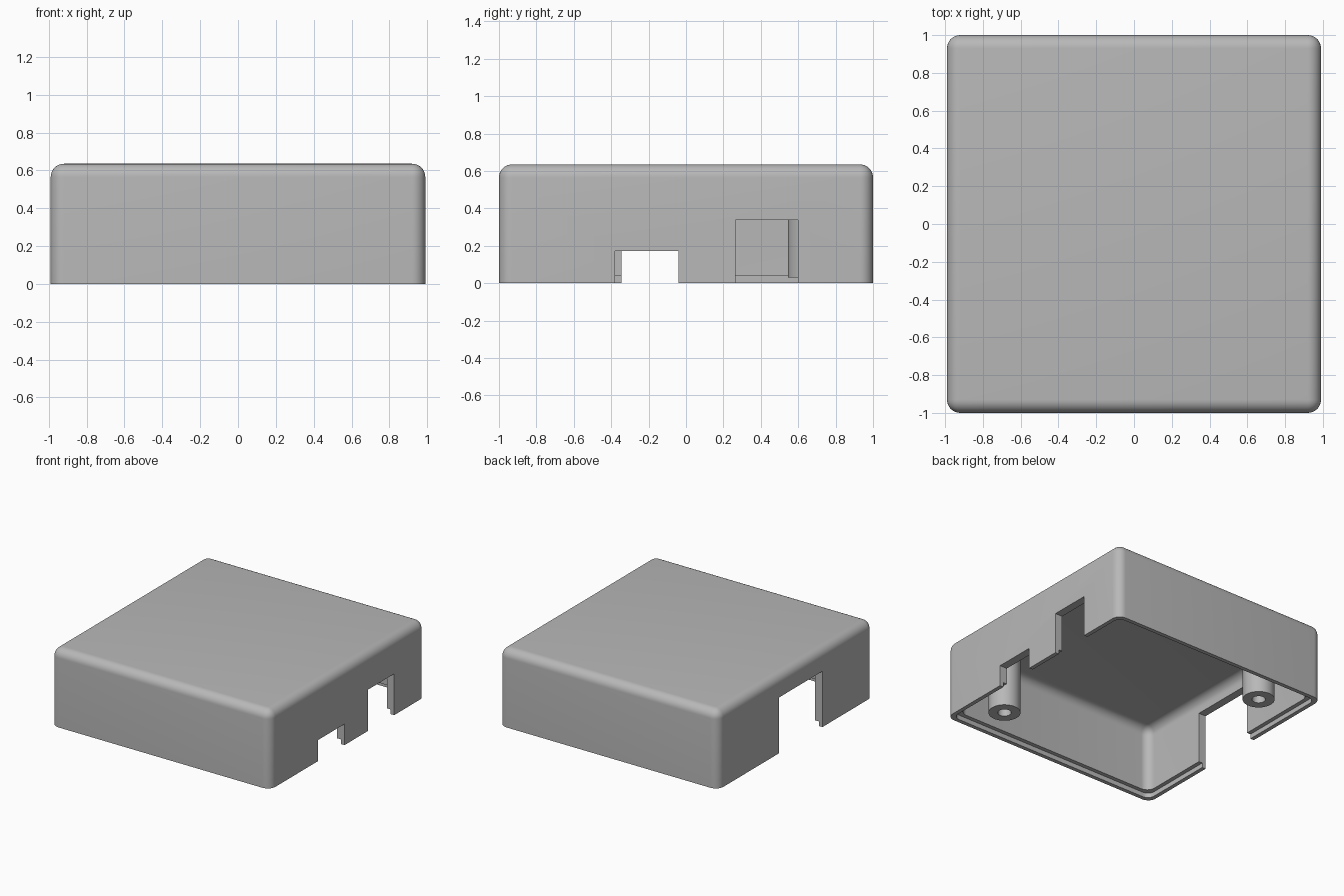
import bpy
import bmesh
from mathutils import Matrix, Vector

cube = bpy.data.objects.get("Cube")
if cube:
    bpy.data.objects.remove(cube, do_unlink=True)

# Single plastic colour
grey = bpy.data.materials.new("grey_plastic")
grey.use_nodes = True
COLOUR = (0.48, 0.48, 0.48, 1)
grey.diffuse_color = COLOUR
grey.node_tree.nodes["Principled BSDF"].inputs["Base Color"].default_value = COLOUR

HX, HY, TOP = 0.99, 1.0, 0.635
WALL, LIP, STEP = 0.066, 0.033, 0.038


def to_object(name, bm):
    bmesh.ops.recalc_face_normals(bm, faces=bm.faces)
    mesh = bpy.data.meshes.new(name)
    bm.to_mesh(mesh)
    bm.free()
    mesh.materials.append(grey)
    obj = bpy.data.objects.new(name, mesh)
    bpy.context.collection.objects.link(obj)
    return obj


def box(name, low, high, radius=0, round_top=True):
    """Box with rounded upright edges and, if wanted, rounded top edges."""
    low, high = Vector(low), Vector(high)
    bm = bmesh.new()
    bmesh.ops.create_cube(bm, size=1)
    bmesh.ops.scale(bm, vec=high - low, verts=bm.verts)
    bmesh.ops.translate(bm, vec=(low + high) / 2, verts=bm.verts)
    if radius:
        edges = []
        for e in bm.edges:
            za, zb = (v.co.z for v in e.verts)
            upright = abs(za - zb) > 0.01
            at_top = min(za, zb) > high.z - 0.01
            if upright or (round_top and at_top):
                edges.append(e)
        bmesh.ops.bevel(bm, geom=edges, offset=radius, segments=8,
                        profile=0.5, affect='EDGES')
    return to_object(name, bm)


def cylinder(name, x, y, low, high, radius):
    bm = bmesh.new()
    bmesh.ops.create_cone(bm, cap_ends=True, segments=48, radius1=radius,
                          radius2=radius, depth=high - low,
                          matrix=Matrix.Translation((x, y, (low + high) / 2)))
    return to_object(name, bm)


def activate(obj):
    bpy.ops.object.select_all(action='DESELECT')
    obj.select_set(True)
    bpy.context.view_layer.objects.active = obj


def cut(target, cutter):
    cutter.hide_render = True
    mod = target.modifiers.new("cut", 'BOOLEAN')
    mod.operation = 'DIFFERENCE'
    mod.solver = 'EXACT'
    mod.object = cutter
    activate(target)
    bpy.ops.object.modifier_apply(modifier=mod.name)
    bpy.data.objects.remove(cutter, do_unlink=True)


def smooth(obj):
    activate(obj)
    bpy.ops.object.shade_smooth_by_angle(angle=0.6)


# Hollow cover with an open underside
cover = box("enclosure_cover", (-HX, -HY, 0), (HX, HY, TOP), 0.07)
ix, iy = HX - WALL, HY - WALL
cut(cover, box("cavity", (-ix, -iy, -0.2), (ix, iy, TOP - WALL), 0.07))

# Rebate around the inside of the rim
rx, ry = HX - LIP, HY - LIP
cut(cover, box("rebate", (-rx, -ry, -0.1), (rx, ry, STEP), 0.06, False))

# Connector openings: side, y start, y end, height
for side, y0, y1, height in ((1, -0.38, -0.04, 0.172),
                             (1, 0.265, 0.6, 0.337),
                             (-1, -0.345, 0.215, 0.455)):
    xs = sorted((side * 0.85, side * 1.1))
    cut(cover, box("opening", (xs[0], y0, -0.1), (xs[1], y1, height)))
smooth(cover)

# Two hollow screw posts on opposite corners
for name, x, y in (("front_screw_post", 0.67, -0.71),
                   ("back_screw_post", -0.66, 0.665)):
    post = cylinder(name, x, y, 0.03, TOP - WALL / 2, 0.12)
    cut(post, cylinder("screw_hole", x, y, -0.1, 0.45, 0.05))
    smooth(post)
